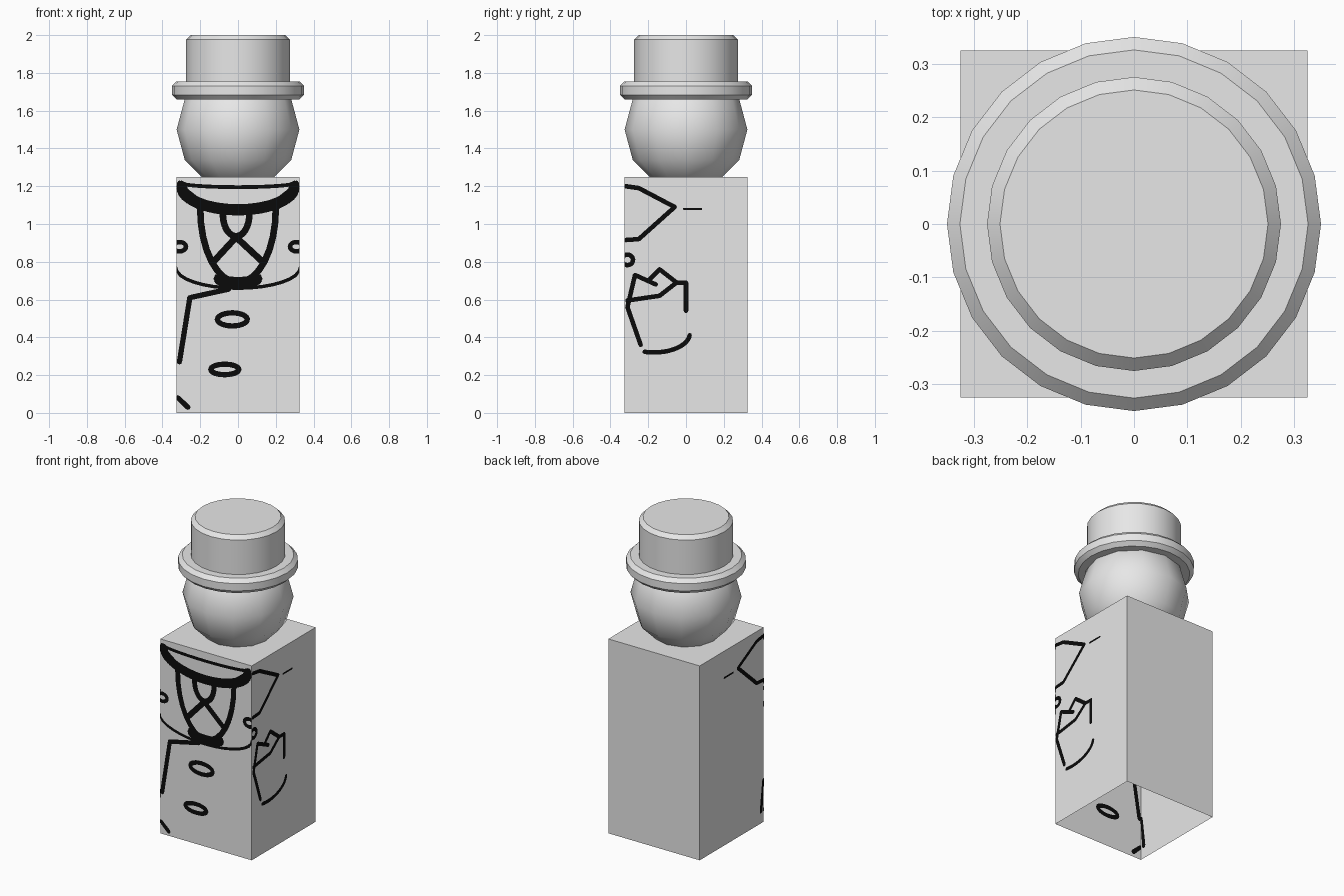
import bpy, bmesh, math
from mathutils import Vector

if "Cube" in bpy.data.objects:
    bpy.data.objects.remove(bpy.data.objects["Cube"])

W, H = 0.325, 1.25          # body half width and height


def material(name, v):
    m = bpy.data.materials.new(name)
    m.diffuse_color = (v, v, v, 1)
    m.use_nodes = True
    m.node_tree.nodes["Principled BSDF"].inputs["Base Color"].default_value = m.diffuse_color
    return m


grey = material("pale grey", 0.8)
black = material("black paint", 0.003)


def make(name, bm, mat, smooth=False):
    mesh = bpy.data.meshes.new(name)
    bm.to_mesh(mesh)
    bm.free()
    mesh.materials.append(mat)
    ob = bpy.data.objects.new(name, mesh)
    bpy.context.collection.objects.link(ob)
    if smooth:
        bpy.ops.object.select_all(action='DESELECT')
        ob.select_set(True)
        bpy.context.view_layer.objects.active = ob
        bpy.ops.object.shade_smooth_by_angle(angle=math.radians(35))
    return ob


def disc(name, r, z0, z1, bevel_bottom):
    """Round hat part with chamfered rims."""
    bm = bmesh.new()
    bmesh.ops.create_cone(bm, cap_ends=True, segments=24, radius1=r, radius2=r, depth=z1 - z0)
    bmesh.ops.translate(bm, verts=bm.verts, vec=(0, 0, (z0 + z1) / 2))
    rims = [e for e in bm.edges
            if abs(e.verts[0].co.z - e.verts[1].co.z) < 1e-4
            and (bevel_bottom or e.verts[0].co.z > z1 - 0.01)]
    bmesh.ops.bevel(bm, geom=rims, offset=0.024, segments=1, affect='EDGES')
    make(name, bm, grey, True)


# body: square block, hollow and open underneath
bm = bmesh.new()
bmesh.ops.create_cube(bm, size=1)
for v in bm.verts:
    v.co = (v.co.x * 2 * W, v.co.y * 2 * W, (v.co.z + 0.5) * H)
bm.normal_update()
bmesh.ops.delete(bm, geom=[f for f in bm.faces if f.normal.z < -0.5], context='FACES_ONLY')
make("body", bm, grey)

# head
bm = bmesh.new()
bmesh.ops.create_uvsphere(bm, u_segments=12, v_segments=6, radius=W)
bmesh.ops.translate(bm, verts=bm.verts, vec=(0, 0, 1.5))
for f in bm.faces:
    f.smooth = True
make("head", bm, grey)

# hat
disc("hat_brim", 0.35, 1.66, 1.755, True)
disc("hat_crown", 0.275, 1.74, 2.0, False)


def arc(u, z, a, b, start=180, end=360):
    """Points along an ellipse; by default its hanging lower half."""
    ts = [math.radians(start + (end - start) * i / 16) for i in range(17)]
    return [(u + a * math.cos(t), z + b * math.sin(t)) for t in ts]


def ring(u, z, a, b):
    return arc(u, z, a, b, 0, 360)


def paint(name, side, w, *strokes):
    """Thin painted lines of width w lying on both skins of one body wall."""
    bm = bmesh.new()

    def poly(pts):
        pts = [(max(-W, min(W, u)), max(0, min(H, z))) for u, z in pts]
        for off in (0.003, -0.003):
            d = W + off
            co = [{"front": (u, -d, z), "right": (d, u, z),
                   "left": (-d, u, z)}[side] for u, z in pts]
            if (off < 0) != (side == "left"):
                co.reverse()
            bm.faces.new([bm.verts.new(c) for c in co])

    r = w / 2
    for pts in strokes:
        for u, z in pts:
            poly([(u + r * math.cos(k * math.pi / 4), z + r * math.sin(k * math.pi / 4))
                  for k in range(8)])
        for p, q in zip(pts, pts[1:]):
            p, q = Vector(p), Vector(q)
            d = (q - p).normalized() * r
            n = Vector((-d.y, d.x))
            poly([p - n, q - n, q + n, p + n])
    make(name, bm, black)


# front: collar, scarf loop with crossed inner lines
paint("collar", "front", 0.06, arc(0, 1.2, .3, .125), arc(0, .71, .1, .02))
paint("collar_top", "front", 0.02, arc(0, 1.22, .31, .025))
paint("scarf_loop", "front", 0.035, arc(0, 1.08, .2, .39), arc(-.01, 1.05, .07, .115))
for s in (-1, 1):
    tag = "left" if s < 0 else "right"
    paint("scarf_cross_" + tag, "front", 0.035, [(-.01, .93), (s * .13, .8)])
    paint("collar_corner_" + tag, "front", 0.055, [(s * .2, 1.1), (s * .29, 1.17)])
    paint("side_loop_" + tag, "front", 0.024, ring(s * .31, .88, .035, .025))

# front: waist line, coat edge, buttons
paint("waist_line", "front", 0.018, arc(0, .77, .33, .11))
paint("coat_edge", "front", 0.028, [(-.05, .655), (-.255, .61), (-.31, .27)],
      [(-.32, .08), (-.265, .03)])
paint("buttons", "front", 0.028, ring(-.03, .495, .08, .035), ring(-.07, .23, .075, .028))

# both sides: collar point
for side in ("left", "right"):
    paint("collar_point_" + side, side, 0.024,
          [(-.32, 1.2), (-.25, 1.19), (-.06, 1.09), (-.25, .92), (-.32, .915)])
    paint("collar_tail_" + side, side, 0.012, [(-.01, 1.08), (.08, 1.08)])

# right side: folds and pocket
paint("folds", "right", 0.024, ring(-.31, .81, .03, .028),
      [(-.24, .36), (-.31, .56), (-.27, .73), (-.16, .68)],
      [(-.2, .7), (-.14, .76), (-.05, .69), (0, .69), (0, .54)],
      [(-.31, .595), (-.14, .62), (-.05, .69)],
      arc(-.17, .42, .19, .1, 255, 355))

# left side: coat edge turning the corner
paint("left_coat_edge", "left", 0.028, [(-.32, .27), (-.295, .08)])
